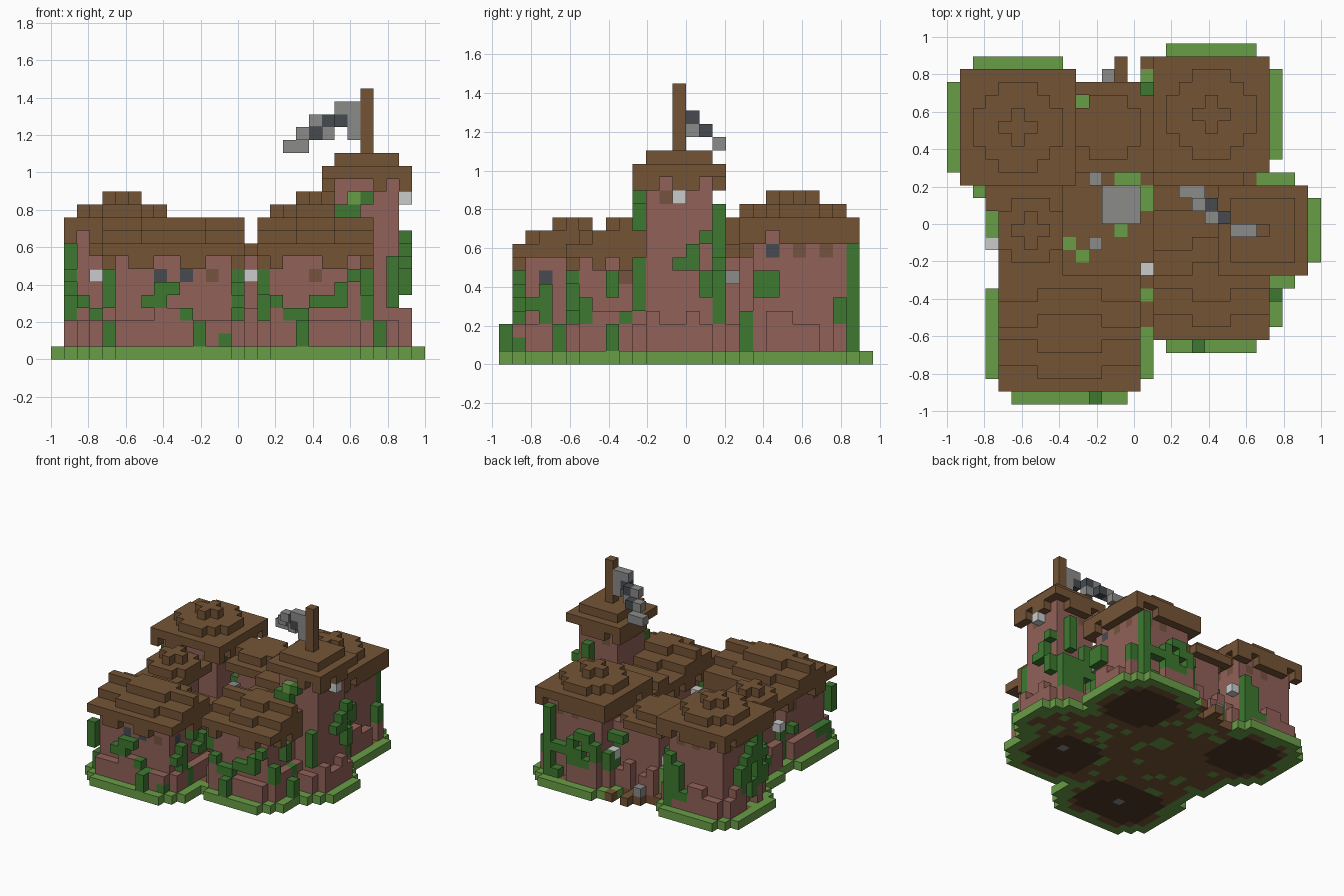
import bpy
import bmesh
import math
import random

random.seed(4)
U = 2 / 29  # edge length of one block

cube = bpy.data.objects.get("Cube")
if cube:
    bpy.data.objects.remove(cube, do_unlink=True)

COLOURS = {
    "grass": (105, 157, 71), "roof_wood": (117, 84, 54), "brick": (145, 97, 89),
    "leaf": (61, 121, 49), "stone": (139, 139, 138), "dark_slate": (70, 75, 80),
    "pale_glass": (202, 203, 203), "floor_earth": (80, 56, 38), "shutter_wood": (118, 84, 62),
}


def linear(c):
    c /= 255
    return c / 12.92 if c < 0.04045 else ((c + 0.055) / 1.055) ** 2.4


def make_material(name, rgb):
    mat = bpy.data.materials.new(name)
    col = [linear(c) for c in rgb] + [1]
    mat.use_nodes = True
    mat.diffuse_color = col
    bsdf = mat.node_tree.nodes["Principled BSDF"]
    bsdf.inputs["Base Color"].default_value = col
    bsdf.inputs["Roughness"].default_value = 0.9
    return mat


MATS = {n: make_material(n, c) for n, c in COLOURS.items()}
blocks = {}  # cell -> (part, colour)


def put(part, colour, cell, replace=False):
    if replace or cell not in blocks:
        blocks[cell] = (part, colour)


def plan(ci, cj, rx, ry, cut=0):
    """Rectangle of cells round a centre, with its corners trimmed by cut."""
    return {(ci + a, cj + b) for a in range(-rx, rx + 1) for b in range(-ry, ry + 1)
            if abs(a) + abs(b) <= rx + ry - cut}


def box(i0, i1, j0, j1):
    return {(i, j) for i in range(i0, i1 + 1) for j in range(j0, j1 + 1)}


def layer(part, colour, cells, k0, k1):
    for i, j in cells:
        for k in range(k0, k1 + 1):
            put(part, colour, (i, j, k))


def strands(part, runs):
    """Upright runs of ivy, each (i, j, lowest, highest)."""
    for i, j, k0, k1 in runs:
        layer(part, "leaf", {(i, j)}, k0, k1)


def climb(name, ring, top, count):
    """Ivy that wanders up and along the outside of a wall."""
    for _ in range(count):
        n, k = random.randrange(len(ring)), random.choice((1, 2, 3, 4))
        for _ in range(random.randint(4, 9)):
            if k > top:
                break
            put(name + "_ivy", "leaf", (*ring[n], k))
            if random.random() < 0.5:
                k += 1
            else:
                n = (n + random.choice((-1, 1))) % len(ring)


def walls(name, cells, centre, top, ivy):
    """Brick body, wandering ivy on the left and back, uneven buttresses all round."""
    layer(name + "_walls", "brick", cells, 1, top)
    ci, cj = centre
    ring = {(i + a, j + b) for i, j in cells for a, b in ((1, 0), (-1, 0), (0, 1), (0, -1))} - cells
    ring = sorted(ring, key=lambda c: math.atan2(c[1] - cj, c[0] - ci))
    shady = [c for c in ring if (c[0] + 1, c[1]) in cells or (c[0], c[1] - 1) in cells]
    climb(name, shady, top - 1, ivy)
    for c in ring:
        layer(name + "_buttresses", "brick", [c], 1, random.choice((0, 2, 2, 3, 3)))


def windows(name, centre, rx, ry, k, slate, shutters):
    """Slate panes and wooden shutters; (x offsets, y offsets) for the facing walls."""
    ci, cj = centre
    for colour, (along_x, along_y) in (("dark_slate", slate), ("shutter_wood", shutters)):
        for side in (-1, 1):
            for o in along_x:
                put(name + "_windows", colour, (ci + o, cj + side * ry, k), True)
            for o in along_y:
                put(name + "_windows", colour, (ci + side * rx, cj + o, k), True)


def eaves(name, cells, inner, k, chance):
    for c in sorted(cells - inner):
        if random.random() < chance:
            put(name + "_roof", "roof_wood", (*c, k))


def round_house(name, ci, cj, r, top, tiers, ivy, slate, shutters):
    """Stepped square roof on a square tower; tiers are (radius, cut)."""
    windows(name, (ci, cj), r - 1, r - 1, top - 1, slate, shutters)
    for n, (radius, cut) in enumerate(tiers):
        layer(name + "_roof", "roof_wood", plan(ci, cj, radius, radius, cut), top + 1 + n, top + 1 + n)
    eaves(name, plan(ci, cj, r, r), plan(ci, cj, r - 1, r - 1), top, 0.75)
    walls(name, plan(ci, cj, r - 1, r - 1), (ci, cj), top, ivy)


def gable_house(name, ci, cj, rx, bulge, ivy, slate, shutters):
    """Stepped roof with its ridge along x, swelling out over the middle."""
    windows(name, (ci, cj), rx - 1, 3, 6, slate, shutters)
    for half, end, k in ((4, 4, 8), (3, 2, 9), (1, 0, 10)):
        layer(name + "_roof", "roof_wood", plan(ci, cj, rx, end) | plan(ci, cj, bulge, half), k, k)
    eaves(name, plan(ci, cj, rx, 4), plan(ci, cj, rx - 1, 3), 7, 0.45)
    walls(name, plan(ci, cj, rx - 1, 3), (ci, cj), 7, ivy)


# Ground footprint
land = (plan(5, 21, 5, 5, 2) | plan(20, 22, 5, 5, 2) | plan(24, 13, 4, 4, 2)
        | plan(9, 5, 6, 5, 2) | plan(20, 9, 5, 5, 2) | box(4, 22, 8, 22) | box(3, 5, 12, 16)
        | box(9, 15, 18, 24) | {(12, 25), (13, 25), (13, 26), (15, 26)})
path = box(10, 14, 24, 26) | box(9, 15, 10, 17) | {(15, 26)}
tufts = {(13, 17), (14, 17), (15, 15), (15, 16), (13, 13), (9, 12), (10, 11)}
floors = plan(5, 21, 3, 3, 1) | plan(20, 22, 3, 3, 1) | plan(9, 5, 4, 3, 1) | plan(20, 9, 3, 3, 1)
for c in sorted(land):
    shore = not all((c[0] + a, c[1] + b) in land for a in (-1, 0, 1) for b in (-1, 0, 1))
    if c in tufts:
        colour = "grass"
    elif c in floors:
        colour = "floor_earth"
    elif c in path or not (shore or random.random() < 0.2):
        colour = "roof_wood"
    else:
        colour = "grass"
    put("ground", colour, (*c, 0))
for c in ((9, 5), (21, 10)):
    put("ground", "stone", (*c, 0), True)

# Lamps
for cell in ((3, 12, 6), (15, 10, 6), (27, 13, 12), (9, 24, 5), (16, 24, 4)):
    put("lamps", "pale_glass", cell)
for cell in ((11, 12, 6), (11, 17, 6), (22, 17, 6), (12, 25, 1)):
    put("lamps", "stone", cell)

# Courtyard and shrubs
layer("courtyard_well", "stone", box(12, 14, 14, 16), 1, 2)
layer("shrubs", "leaf", {(11, 0), (19, 4), (25, 8)}, 1, 2)
layer("shrubs", "grass", {(10, 23)}, 1, 3)

# Ivy on the front and the +x side
strands("front_right_house_ivy", (
    (4, 1, 4, 6), (4, 2, 1, 2), (7, 1, 4, 4), (8, 1, 4, 5), (9, 1, 5, 5), (10, 1, 3, 3), (11, 1, 1, 2),
    (13, 1, 1, 1), (14, 2, 4, 4), (14, 3, 3, 5), (14, 4, 1, 2), (14, 5, 6, 6), (14, 6, 4, 4), (14, 7, 4, 5)))
strands("front_left_house_ivy", (
    (16, 7, 1, 2), (17, 5, 4, 4), (18, 5, 3, 3), (19, 5, 3, 3), (20, 5, 4, 4), (21, 5, 4, 4),
    (22, 5, 4, 5), (23, 5, 6, 6), (24, 6, 3, 4), (24, 8, 5, 6), (24, 9, 3, 3)))
strands("tower_ivy", (
    (22, 10, 11, 11), (23, 10, 9, 11), (24, 10, 12, 12), (26, 10, 4, 7), (27, 13, 7, 7), (27, 14, 7, 8),
    (27, 15, 9, 9), (27, 15, 5, 6), (25, 16, 8, 11), (24, 16, 4, 5), (26, 16, 3, 3)))
strands("back_left_house_ivy", (
    (23, 18, 1, 3), (24, 19, 5, 6), (24, 20, 5, 6), (24, 25, 3, 4), (23, 26, 5, 8)))
strands("back_right_house_ivy", ((1, 19, 5, 7), (2, 17, 4, 4), (3, 17, 3, 3)))
put("tower_ivy", "grass", (23, 10, 12))

# Main houses
hat = ((4, 0), (3, 2), (1, 1))
round_house("back_right_house", 5, 21, 4, 9, hat, 6, ((), (-2,)), ((0, 2), (0, 2)))
round_house("back_left_house", 20, 22, 4, 9, hat, 6, ((), (-2,)), ((0, 2), (0, 2)))
round_house("tower", 24, 13, 3, 13, ((3, 0), (2, 0)), 5, ((), ()), ((-1,), (-1,)))
gable_house("front_right_house", 9, 5, 5, 2, 5, ((-1, 1), (-2,)), ((3,), (2,)))
gable_house("front_left_house", 20, 9, 4, 1, 3, ((), ()), ((0,), (0,)))

# Linking wings with low stepped roofs
wings = {
    "side_wing": (box(5, 7, 11, 15), (6, 13), (plan(6, 13, 2, 3) | {(3, 15), (3, 16)},
                                                plan(6, 13, 2, 2, 1), plan(6, 13, 1, 1, 1))),
    "back_wing": (box(11, 16, 19, 23), (13, 21), (box(10, 15, 18, 24) - {(10, 23), (15, 24)},
                                                  plan(12, 21, 2, 2, 1))),
    "middle_wing": (box(17, 21, 14, 17), (19, 15), (box(16, 22, 14, 17), box(16, 21, 15, 16))),
}
for name, (body, centre, tiers) in wings.items():
    for n, cells in enumerate(tiers):
        layer(name + "_roof", "roof_wood", cells, 8 + n, 8 + n)
    walls(name, body, centre, 7, 2)

# Chimney and drifting smoke
layer("chimney", "roof_wood", {(24, 13)}, 16, 20)
layer("smoke", "stone", {(23, 13)}, 17, 19)
for cell in ((22, 13, 19), (21, 14, 17), (20, 14, 18), (19, 15, 17), (19, 16, 16), (18, 16, 16)):
    put("smoke", "stone", cell)
for cell in ((22, 13, 18), (21, 14, 18), (20, 15, 17)):
    put("smoke", "dark_slate", cell)


def build(part):
    """Mesh of the open block sides of one part."""
    bm, corners, used = bmesh.new(), {}, []
    mesh = bpy.data.meshes.new(part)

    def vert(p):
        if p not in corners:
            corners[p] = bm.verts.new(((p[0] - 14.5) * U, (p[1] - 14) * U, p[2] * U))
        return corners[p]

    for cell, (owner, colour) in blocks.items():
        if owner != part:
            continue
        if colour not in used:
            used.append(colour)
            mesh.materials.append(MATS[colour])
        for axis in range(3):
            for side in (0, 1):
                near = list(cell)
                near[axis] += 2 * side - 1
                if tuple(near) in blocks:
                    continue
                loop = []
                for s, t in ((0, 0), (1, 0), (1, 1), (0, 1)):
                    p = list(cell)
                    p[axis] += side
                    p[(axis + 1) % 3] += s
                    p[(axis + 2) % 3] += t
                    loop.append(vert(tuple(p)))
                face = bm.faces.new(loop if side else loop[::-1])
                face.material_index = used.index(colour)
    bm.to_mesh(mesh)
    bm.free()
    bpy.context.collection.objects.link(bpy.data.objects.new(part, mesh))


for part in sorted({owner for owner, _ in blocks.values()}):
    build(part)
